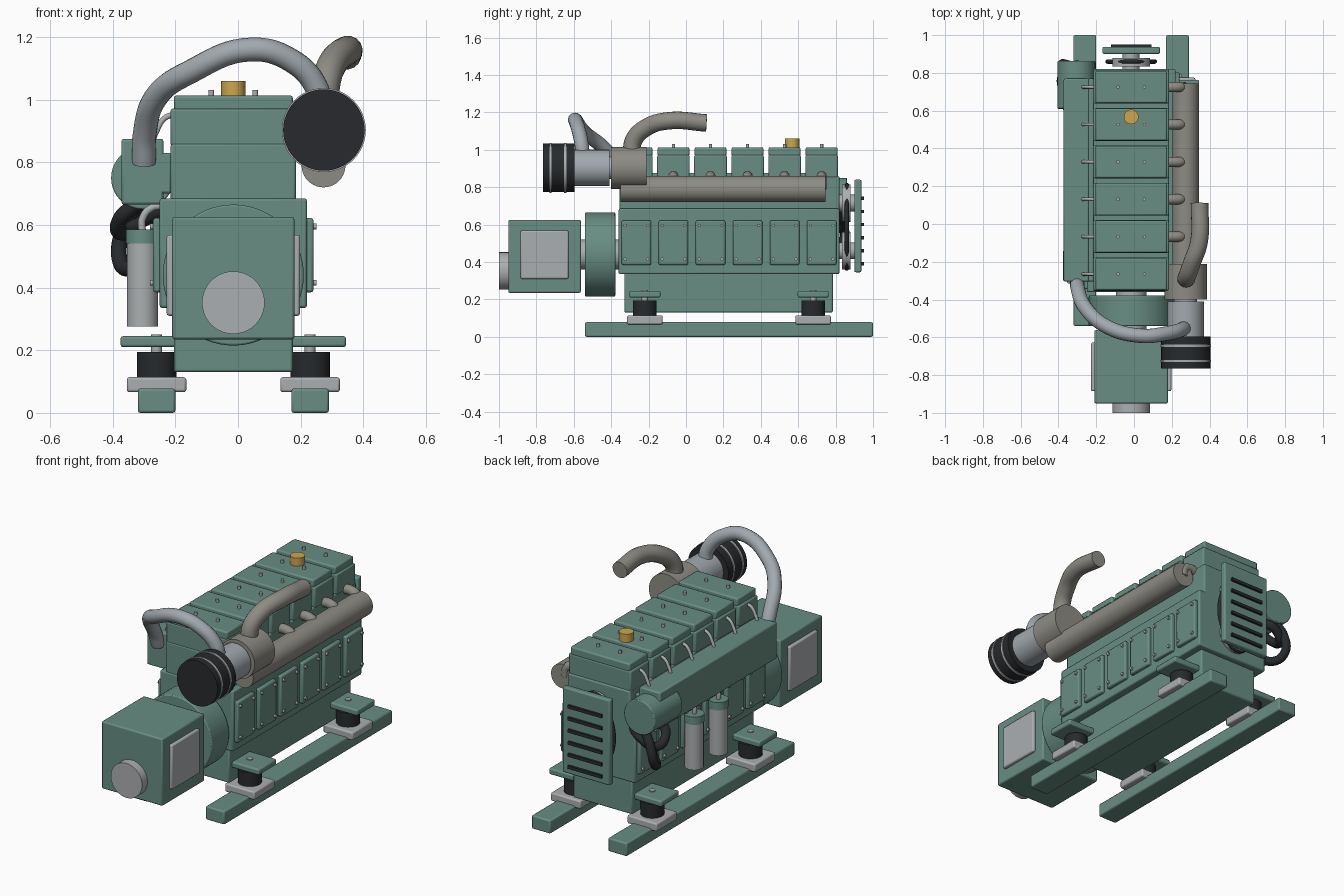
import bpy, math
from mathutils import Vector

if "Cube" in bpy.data.objects:
    bpy.data.objects.remove(bpy.data.objects["Cube"])

CX = -0.015  # engine centreline


def material(name, rgb):
    m = bpy.data.materials.new(name)
    m.diffuse_color = (*rgb, 1)
    m.use_nodes = True
    m.node_tree.nodes["Principled BSDF"].inputs["Base Color"].default_value = m.diffuse_color
    return m


GREEN = material("green_paint", (0.14, 0.27, 0.23))
STEEL = material("steel", (0.41, 0.43, 0.44))
ALLOY = material("alloy", (0.36, 0.40, 0.43))
EXHAUST = material("exhaust_metal", (0.27, 0.26, 0.23))
BLACK = material("rubber", (0.02, 0.023, 0.026))
BRASS = material("brass", (0.62, 0.38, 0.08))


def finish(o, name, mat, bevel):
    o.name = name
    o.data.materials.append(mat)
    bpy.ops.object.shade_smooth_by_angle(angle=math.radians(35))
    if bevel:
        b = o.modifiers.new("bevel", 'BEVEL')
        b.width, b.segments, b.limit_method = bevel, 2, 'ANGLE'
    return o


def box(name, x, y, z, mat=GREEN, bevel=0.008):
    bpy.ops.mesh.primitive_cube_add(size=1)
    o = bpy.context.object
    for v in o.data.vertices:
        v.co = Vector([(r[0] + r[1]) / 2 + c * (r[1] - r[0]) for r, c in zip((x, y, z), v.co)])
    return finish(o, name, mat, bevel)


def cyl(name, axis, lo, hi, centre, r, mat=GREEN, bevel=0.0, sides=40):
    """Cylinder along axis from lo to hi; centre gives the other two coordinates."""
    mid = list(centre)
    mid.insert("xyz".index(axis), (lo + hi) / 2)
    rot = {'x': (0, math.pi / 2, 0), 'y': (math.pi / 2, 0, 0), 'z': (0, 0, 0)}[axis]
    bpy.ops.mesh.primitive_cylinder_add(vertices=sides, radius=r, depth=hi - lo, location=mid, rotation=rot)
    return finish(bpy.context.object, name, mat, bevel)


def pipe(name, pts, r, mat, closed=False):
    c = bpy.data.curves.new(name, 'CURVE')
    c.dimensions, c.bevel_depth, c.bevel_resolution = '3D', r, 6
    c.use_fill_caps, c.resolution_u = True, 10
    s = c.splines.new('BEZIER')
    s.bezier_points.add(len(pts) - 1)
    for p, co in zip(s.bezier_points, pts):
        p.co = co
        p.handle_left_type = p.handle_right_type = 'AUTO'
    s.use_cyclic_u = closed
    c.materials.append(mat)
    o = bpy.data.objects.new(name, c)
    bpy.context.collection.objects.link(o)
    return o


# Skid rails and rubber mounts
for s, side in ((-1, "left"), (1, "right")):
    rx = CX + s * 0.245
    box(f"{side}_rail", (rx - 0.06, rx + 0.06), (-0.54, 1.0), (0, 0.078))
    for y in (-0.22, 0.68):
        box(f"{side}_mount_base", (rx - 0.095, rx + 0.095), (y - 0.095, y + 0.095), (0.066, 0.114), STEEL)
        cyl(f"{side}_mount_rubber", 'z', 0.114, 0.195, (rx, y), 0.063, BLACK)
        cyl(f"{side}_mount_stud", 'z', 0.19, 0.25, (rx, y), 0.017, STEEL, sides=16)
        box(f"{side}_mount_plate", sorted((CX + s * 0.13, CX + s * 0.36)), (y - 0.083, y + 0.083), (0.21, 0.245))

# Sump, crankcase and cylinder block
box("sump", (CX - 0.19, CX + 0.19), (-0.33, 0.785), (0.13, 0.345))
box("crankcase", (CX - 0.235, CX + 0.235), (-0.36, 0.82), (0.335, 0.685))
box("cylinder_block", (CX - 0.2, CX + 0.2), (-0.355, 0.82), (0.67, 0.86))

# Six repeated cylinder stations
for i in range(6):
    y = -0.265 + 0.198 * i
    box("cylinder_head", (CX - 0.2, CX + 0.2), (y - 0.087, y + 0.087), (0.85, 0.972))
    box("head_cover", (CX - 0.19, CX + 0.19), (y - 0.085, y + 0.085), (0.965, 1.013))
    for x in (CX - 0.07, CX + 0.07):
        cyl("cover_bolt", 'z', 1.0, 1.03, (x, y), 0.009, STEEL, sides=12)
    # Crankcase doors on both sides
    for s in (-1, 1):
        box("crankcase_door", sorted((CX + s * 0.225, CX + s * 0.256)), (y - 0.079, y + 0.079), (0.385, 0.622))
        for dy in (-0.06, 0.06):
            for z in (0.415, 0.595):
                cyl("door_bolt", 'x', *sorted((CX + s * 0.25, CX + s * 0.266)), (y + dy, z), 0.009, STEEL, sides=12)
    # Exhaust port elbow and fuel line
    pipe("exhaust_port", [(0.17, y, 0.855), (0.22, y, 0.856), (0.25, y, 0.84), (0.262, y, 0.79)], 0.027, EXHAUST)
    pipe("fuel_line", [(-0.2, y, 0.955), (-0.235, y, 0.94), (-0.26, y, 0.9), (-0.275, y, 0.86)], 0.009, STEEL)

cyl("oil_filler_cap", 'z', 1.01, 1.06, (CX, 0.567), 0.039, BRASS, sides=24)

# Flywheel housing and generator
cyl("flywheel_housing", 'y', -0.54, -0.378, (CX, 0.44), 0.225, GREEN, 0.006, 64)
cyl("drive_shaft", 'y', -0.6, -0.34, (CX, 0.44), 0.08, STEEL)
box("generator", (CX - 0.195, CX + 0.195), (-0.95, -0.562), (0.235, 0.625))
for s in (-1, 1):
    box("generator_panel", sorted((CX + s * 0.185, CX + s * 0.213)), (-0.885, -0.628), (0.31, 0.568), STEEL)
cyl("generator_nose", 'y', -1.0, -0.94, (CX, 0.352), 0.1, STEEL)

# Exhaust manifold, turbocharger and air filter
cyl("exhaust_manifold", 'y', -0.35, 0.745, (0.273, 0.79), 0.07, EXHAUST)
TC = (0.274, 0.903)
cyl("turbine_housing", 'y', -0.4, -0.212, TC, 0.112, EXHAUST)
cyl("turbo_shaft", 'y', -0.43, -0.38, TC, 0.06, STEEL)
cyl("compressor_housing", 'y', -0.6, -0.41, TC, 0.097, ALLOY)
cyl("air_filter", 'y', -0.765, -0.595, TC, 0.13, BLACK, sides=48)
for y in (-0.725, -0.645):
    cyl("filter_band", 'y', y - 0.006, y + 0.006, TC, 0.134, STEEL, sides=48)
pipe("exhaust_outlet", [(0.275, -0.29, 0.96), (0.28, -0.28, 1.05), (0.305, -0.21, 1.12),
                        (0.345, -0.09, 1.155), (0.347, 0.11, 1.143)], 0.047, EXHAUST)
pipe("charge_air_pipe", [(0.265, -0.55, 0.96), (0.25, -0.56, 1.04), (0.17, -0.58, 1.125), (0.04, -0.592, 1.16),
                         (-0.15, -0.54, 1.09), (-0.26, -0.44, 1.01), (-0.298, -0.34, 0.89),
                         (-0.3, -0.3, 0.8)], 0.038, ALLOY)

# Intake cooler on the left side
box("intake_manifold", (-0.372, -0.212), (-0.305, 0.77), (0.7, 0.83))
box("intake_cooler", (-0.372, -0.238), (-0.305, 0.77), (0.665, 0.875))
cyl("cooler_drum", 'y', 0.61, 0.862, (-0.305, 0.75), 0.1, GREEN, 0.005)

# Spin-on filters with brackets
for y in (0.14, 0.36):
    cyl("filter_canister", 'z', 0.276, 0.545, (-0.305, y), 0.05, STEEL)
    cyl("filter_head", 'z', 0.54, 0.585, (-0.305, y), 0.053)
    pipe("filter_line", [(-0.305, y, 0.57), (-0.305, y, 0.62), (-0.275, y, 0.655), (-0.23, y, 0.66)], 0.012, STEEL)

# Coolant hoses
pipe("coolant_hose_lower", [(-0.31, 0.82, 0.67), (-0.36, 0.845, 0.6), (-0.378, 0.83, 0.49),
                            (-0.34, 0.76, 0.46), (-0.24, 0.7, 0.53)], 0.025, BLACK)
pipe("coolant_hose_upper", [(-0.32, 0.69, 0.67), (-0.375, 0.72, 0.62), (-0.37, 0.8, 0.575),
                            (-0.3, 0.84, 0.62), (-0.22, 0.8, 0.65)], 0.025, BLACK)

# Pulleys and belt behind the louvred guard
for name, z in (("pump_pulley", 0.715), ("crank_pulley", 0.46)):
    cyl(name, 'y', 0.835, 0.88, (CX, z), 0.1, STEEL)
    cyl(name + "_hub", 'y', 0.81, 0.91, (CX, z), 0.045, STEEL)
pipe("drive_belt", [(CX + 0.1, 0.86, 0.47), (CX + 0.1, 0.86, 0.7), (CX, 0.86, 0.81),
                    (CX - 0.1, 0.86, 0.7), (CX - 0.1, 0.86, 0.47), (CX, 0.86, 0.365)], 0.012, BLACK, True)
box("belt_guard", (CX - 0.152, CX + 0.152), (0.9, 0.938), (0.345, 0.84))
for i in range(6):
    z = 0.39 + 0.07 * i
    box("guard_louvre", (CX - 0.108, CX + 0.108), (0.93, 0.951), (z - 0.009, z + 0.009), BLACK, 0)
